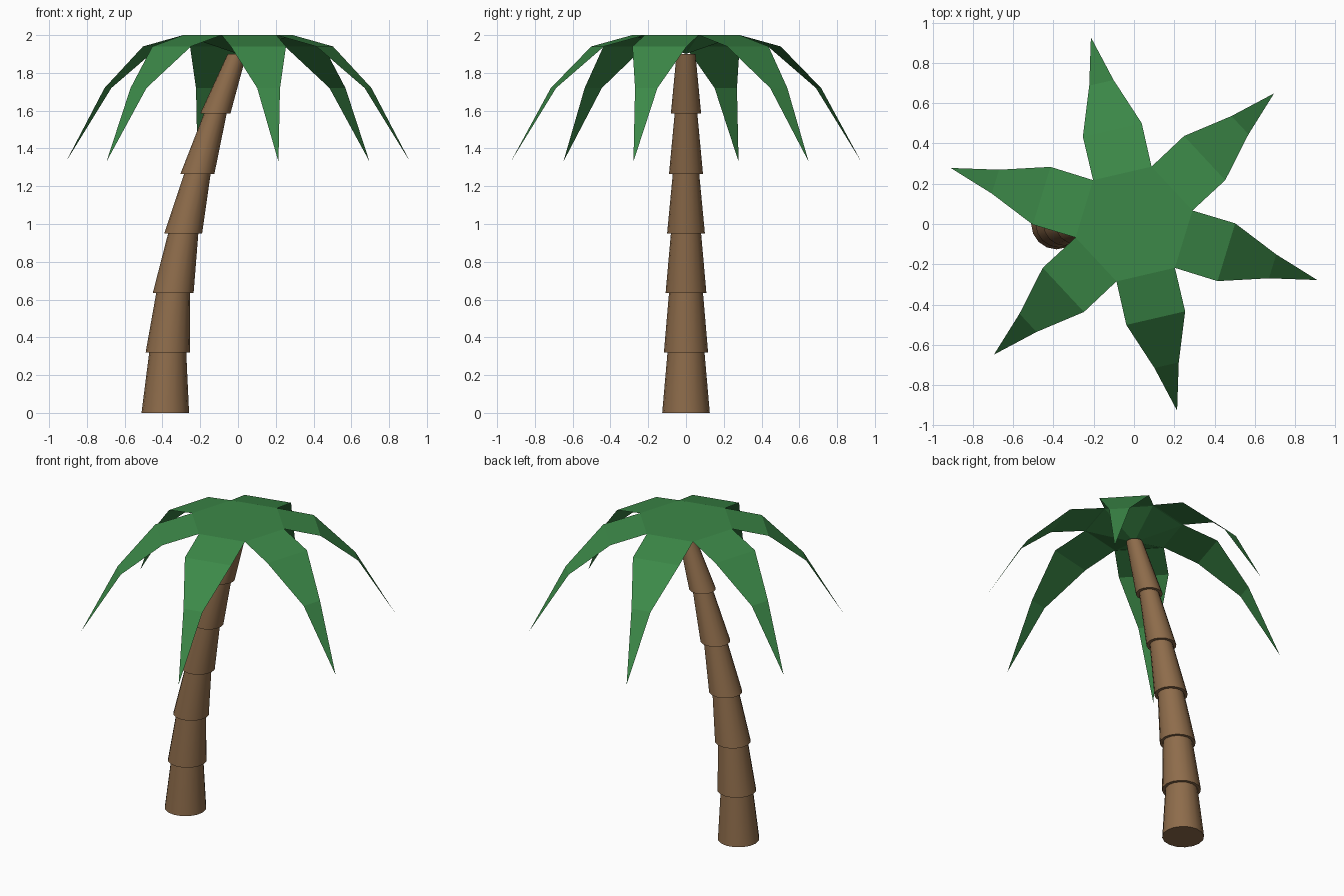
import bpy, bmesh
from math import sin, cos, radians, pi

if "Cube" in bpy.data.objects:
    bpy.data.objects.remove(bpy.data.objects["Cube"])


def material(name, rgb):
    m = bpy.data.materials.new(name)
    m.diffuse_color = (*rgb, 1)
    m.use_nodes = True
    m.node_tree.nodes["Principled BSDF"].inputs["Base Color"].default_value = m.diffuse_color
    return m


def finish(name, bm, mat):
    bmesh.ops.recalc_face_normals(bm, faces=bm.faces)
    me = bpy.data.meshes.new(name)
    bm.to_mesh(me)
    bm.free()
    me.materials.append(mat)
    ob = bpy.data.objects.new(name, me)
    bpy.context.collection.objects.link(ob)
    return ob


bark = material("bark", (0.27, 0.15, 0.07))
green = material("leaf_green", (0.045, 0.25, 0.065))

# Trunk: leaning tapered segments with level ends, each wider than the one below ends
SIDES = 16
# x centre, z, lower radius of the segment starting here, upper radius of the one ending here
levels = [(-0.385, 0.0, 0.126, 0), (-0.372, 0.32, 0.117, 0.098),
          (-0.343, 0.635, 0.108, 0.09), (-0.29, 0.95, 0.1, 0.08),
          (-0.215, 1.265, 0.09, 0.07), (-0.12, 1.585, 0.08, 0.06),
          (-0.005, 1.9, 0, 0.05)]


def ring(bm, x, z, r):
    return [bm.verts.new((x + r * cos(2 * pi * i / SIDES), r * sin(2 * pi * i / SIDES), z))
            for i in range(SIDES)]


for n, (low, high) in enumerate(zip(levels, levels[1:])):
    bm = bmesh.new()
    a = ring(bm, low[0], low[1], low[2])
    b = ring(bm, high[0], high[1], high[3])
    bm.faces.new(a)
    bm.faces.new(b)
    for i in range(SIDES):
        j = (i + 1) % SIDES
        bm.faces.new((a[i], a[j], b[j], b[i])).smooth = True
    seg = finish(f"trunk_segment_{n + 1}", bm, bark)
    bpy.ops.object.select_all(action='DESELECT')
    seg.select_set(True)
    bpy.context.view_layer.objects.active = seg
    bpy.ops.object.shade_smooth_by_angle(angle=radians(40))

# Crown: flat hexagonal hub with six drooping fronds
bm = bmesh.new()
hub = [bm.verts.new((0.298 * cos(radians(13 + 60 * k)), 0.298 * sin(radians(13 + 60 * k)), 2.0))
       for k in range(6)]
bm.faces.new(hub)
sections = [(0.48, 0.15, 1.94), (0.72, 0.062, 1.72)]  # distance, half width, height
for k in range(6):
    ang = radians(-17 + 60 * k)
    c, s = cos(ang), sin(ang)

    def point(d, w, z):
        return bm.verts.new((d * c - w * s, d * s + w * c, z))

    right, left = hub[k - 1], hub[k]
    for d, w, z in sections:
        r2, l2 = point(d, -w, z), point(d, w, z)
        bm.faces.new((right, r2, l2, left))
        right, left = r2, l2
    bm.faces.new((right, point(0.952, 0, 1.33), left))
finish("fronds", bm, green)

# Underside of the crown, tapering down to the trunk top
bm = bmesh.new()
rim = [bm.verts.new((0.29 * cos(radians(13 + 60 * k)), 0.29 * sin(radians(13 + 60 * k)), 1.997))
       for k in range(6)]
tip = bm.verts.new((0, 0, 1.9))
for k in range(6):
    bm.faces.new((rim[k - 1], tip, rim[k]))
bm.faces.new(rim)
finish("crown_underside", bm, green)
